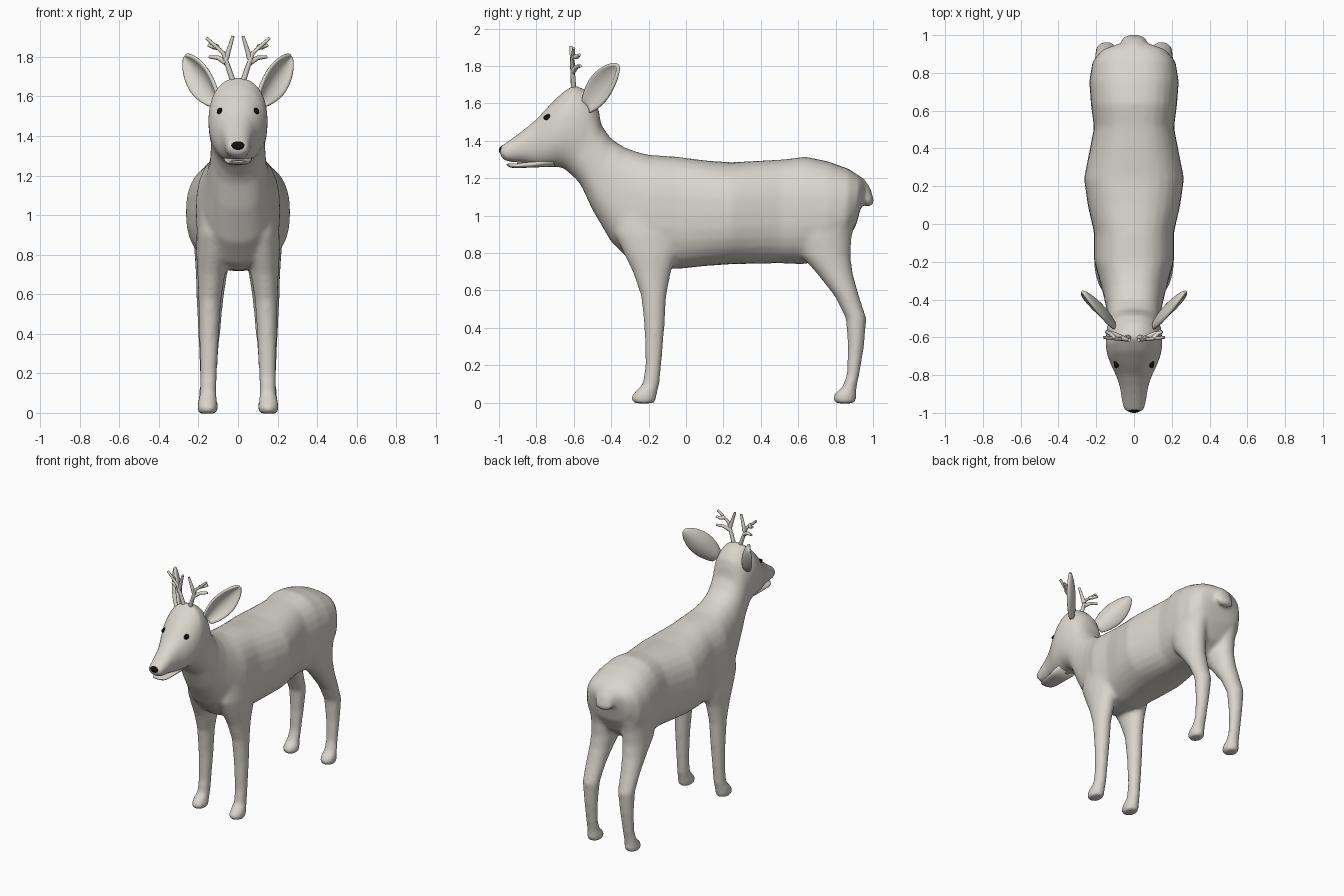
import bpy
import bmesh
import math
from mathutils import Vector, Matrix

cube = bpy.data.objects.get("Cube")
if cube:
    bpy.data.objects.remove(cube)


def material(name, colour):
    mat = bpy.data.materials.new(name)
    mat.use_nodes = True
    mat.diffuse_color = (*colour, 1)
    shader = next(n for n in mat.node_tree.nodes if n.type == "BSDF_PRINCIPLED")
    shader.inputs["Base Color"].default_value = (*colour, 1)
    return mat


coat = material("pale coat", (.7, .67, .61))
black = material("black", (.005, .005, .005))


def add_object(name, bm, *mats):
    bmesh.ops.recalc_face_normals(bm, faces=bm.faces)
    mesh = bpy.data.meshes.new(name)
    bm.to_mesh(mesh)
    bm.free()
    mesh.polygons.foreach_set("use_smooth", [True] * len(mesh.polygons))
    obj = bpy.data.objects.new(name, mesh)
    bpy.context.collection.objects.link(obj)
    for mat in mats:
        mesh.materials.append(mat)
    return obj


def loft(bm, sections, power=2.0, sides=28):
    """Skin rounded rings; each is (y, z) of two opposite rims, half width, centre x."""
    rings = []
    for y0, z0, y1, z1, half, cx in sections:
        ring = []
        for i in range(sides):
            angle = math.tau * i / sides
            c, s = math.cos(angle), math.sin(angle)
            u = math.copysign(abs(c) ** (2 / power), c)
            v = math.copysign(abs(s) ** (2 / power), s)
            ring.append(bm.verts.new((cx + half * v,
                                      (y0 + y1) / 2 + (y0 - y1) / 2 * u,
                                      (z0 + z1) / 2 + (z0 - z1) / 2 * u)))
        rings.append(ring)
    for a, b in zip(rings, rings[1:]):
        for i in range(sides):
            j = (i + 1) % sides
            bm.faces.new((a[i], a[j], b[j], b[i]))
    bm.faces.new(rings[0])
    bm.faces.new(rings[-1][::-1])


# Torso and neck: back point, belly point, half width
torso = [
    (.96, 1.17, .94, 1.06, .09), (.93, 1.21, .91, .95, .17),
    (.87, 1.25, .85, .84, .22), (.76, 1.29, .75, .76, .237),
    (.64, 1.315, .62, .74, .228), (.52, 1.3, .5, .745, .212),
    (.24, 1.285, .24, .74, .265), (.1, 1.295, .1, .73, .245),
    (-.05, 1.315, -.04, .715, .212), (-.2, 1.325, -.18, .72, .213),
    (-.26, 1.34, -.29, .75, .19), (-.33, 1.365, -.4, .86, .165),
    (-.4, 1.41, -.5, 1.03, .145), (-.45, 1.48, -.56, 1.16, .138),
    (-.47, 1.56, -.62, 1.24, .138), (-.49, 1.62, -.66, 1.26, .142),
]
# Head and muzzle: brow point, jaw point, half width
head = [
    (-.46, 1.54, -.56, 1.17, .13), (-.48, 1.61, -.65, 1.25, .145),
    (-.53, 1.67, -.68, 1.26, .15), (-.6, 1.7, -.7, 1.26, .15),
    (-.67, 1.65, -.73, 1.26, .14), (-.74, 1.58, -.77, 1.26, .118),
    (-.8, 1.515, -.81, 1.265, .094), (-.86, 1.465, -.86, 1.28, .076),
    (-.92, 1.42, -.92, 1.285, .066), (-.97, 1.385, -.965, 1.29, .059),
    (-.998, 1.365, -.99, 1.315, .045),
]
# Legs: height, front y, rear y, half width, centre x
front_leg = [
    (1.1, -.36, -.02, .06, .13), (.9, -.38, -.01, .085, .125),
    (.8, -.335, -.04, .083, .128), (.7, -.285, -.08, .07, .135),
    (.57, -.24, -.105, .057, .143), (.4, -.222, -.115, .05, .146),
    (.2, -.217, -.132, .043, .149), (.1, -.232, -.142, .042, .151),
    (.05, -.28, -.155, .05, .154), (.02, -.3, -.158, .052, .154),
    (-.004, -.275, -.17, .044, .154),
]
hind_leg = [
    (1.15, .62, .92, .09, .12), (1, .58, .915, .105, .122),
    (.88, .58, .885, .1, .125), (.78, .62, .88, .09, .128),
    (.69, .7, .892, .078, .135), (.57, .795, .925, .068, .142),
    (.45, .855, .965, .06, .145), (.3, .865, .952, .048, .148),
    (.15, .86, .927, .043, .151), (.08, .835, .912, .045, .153),
    (.05, .795, .91, .051, .154), (.02, .782, .912, .053, .154),
    (-.004, .8, .9, .044, .154),
]
tail = [
    (.88, 1.22, .88, 1.12, .04), (.95, 1.2, .92, 1.1, .06),
    (.985, 1.15, .93, 1.08, .068), (1.003, 1.09, .95, 1.055, .066),
    (1.002, 1.06, .97, 1.045, .045),
]

# Body: overlapping lofts fused into a single skin
bm = bmesh.new()
loft(bm, [(*s, 0) for s in torso], 2.45)
loft(bm, [(*s, 0) for s in head], 2.2)
loft(bm, [(*s, 0) for s in tail])
for leg in (front_leg, hind_leg):
    for side in (-1, 1):
        loft(bm, [(y0, z, y1, z, half, side * cx) for z, y0, y1, half, cx in leg])
body = add_object("body", bm)
remesh = body.modifiers.new("fuse", "REMESH")
remesh.mode = "VOXEL"
remesh.voxel_size = .013
soften = body.modifiers.new("soften", "SMOOTH")
soften.factor = .5
soften.iterations = 9
evaluated = body.evaluated_get(bpy.context.evaluated_depsgraph_get())
skin = bpy.data.meshes.new_from_object(evaluated)
body.modifiers.clear()
body.data = skin

# Hooves: cut the skin level above the ground and colour what lies below
hoof_top = .042
bm = bmesh.new()
bm.from_mesh(skin)
bmesh.ops.bisect_plane(bm, geom=bm.verts[:] + bm.edges[:] + bm.faces[:],
                       plane_co=(0, 0, hoof_top), plane_no=(0, 0, 1))
for face in bm.faces:
    face.smooth = True
    face.material_index = int(face.calc_center_median().z < hoof_top)
bm.to_mesh(skin)
bm.free()
skin.materials.clear()
skin.materials.append(coat)
skin.materials.append(black)

# Lower jaw, set apart from the muzzle by the mouth line
bm = bmesh.new()
loft(bm, [(-.72, 1.32, -.7, 1.262, .08, 0), (-.82, 1.29, -.82, 1.257, .066, 0),
          (-.9, 1.28, -.9, 1.254, .058, 0), (-.945, 1.278, -.935, 1.256, .046, 0),
          (-.962, 1.276, -.955, 1.266, .025, 0)], 2.4)
add_object("lower_jaw", bm, coat)


def ellipsoid(name, place, radii, turn, mat):
    bm = bmesh.new()
    bmesh.ops.create_uvsphere(bm, u_segments=24, v_segments=14, radius=1)
    bm.transform(Matrix.Translation(place) @ Matrix.Rotation(turn, 4, "Z")
                 @ Matrix.Diagonal((*radii, 1)))
    return add_object(name, bm, mat)


ellipsoid("nose", (0, -.978, 1.349), (.04, .022, .025), 0, black)


def ear(name, side):
    """Cupped leaf opening forward and outward."""
    base, tip = Vector((.115, -.535, 1.575)), Vector((.272, -.365, 1.805))
    axis = (tip - base).normalized()
    opening = Vector((.7, -.7, 0))
    across = axis.cross(opening).normalized()
    rows = [(0, .04), (.12, .06), (.3, .08), (.5, .086), (.7, .073),
            (.85, .052), (.95, .028), (1, .008)]
    steps = 8
    bm = bmesh.new()
    grid = []
    for t, half in rows:
        row = []
        for i in range(steps + 1):
            v = 2 * i / steps - 1
            depth = .55 * half * (v * v - .6)
            p = base.lerp(tip, t) + across * half * v + opening * depth
            row.append(bm.verts.new((side * p.x, p.y, p.z)))
        grid.append(row)
    for a, b in zip(grid, grid[1:]):
        for i in range(steps):
            bm.faces.new((a[i], a[i + 1], b[i + 1], b[i]))
    obj = add_object(name, bm, coat)
    thick = obj.modifiers.new("thickness", "SOLIDIFY")
    thick.thickness = .02
    thick.offset = 0
    obj.modifiers.new("round", "SUBSURF").levels = 1


def antler(name, side):
    """Forked beam with short tines, as tapered tubes."""
    curve = bpy.data.curves.new(name, "CURVE")
    curve.dimensions = "3D"
    curve.bevel_depth = .015
    curve.bevel_resolution = 2
    curve.use_fill_caps = True
    branches = [
        [(.02, -.6, 1.66), (.05, -.605, 1.75), (.075, -.61, 1.82), (.16, -.6, 1.895)],
        [(.06, -.605, 1.79), (.045, -.61, 1.84), (.025, -.615, 1.905)],
        [(.06, -.605, 1.77), (.1, -.585, 1.795), (.145, -.565, 1.8)],
        [(.105, -.605, 1.85), (.125, -.58, 1.85), (.15, -.57, 1.86)],
    ]
    for points in branches:
        spline = curve.splines.new("POLY")
        spline.points.add(len(points) - 1)
        for i, (x, y, z) in enumerate(points):
            spline.points[i].co = (side * x, y, z, 1)
            spline.points[i].radius = 1 - .45 * i / (len(points) - 1)
        spline.use_smooth = True
    obj = bpy.data.objects.new(name, curve)
    curve.materials.append(coat)
    bpy.context.collection.objects.link(obj)


# Paired parts of the head
for label, side in (("left", 1), ("right", -1)):
    ear(label + "_ear", side)
    antler(label + "_antler", side)
    ellipsoid(label + "_eye", (side * .086, -.728, 1.524), (.018, .036, .019),
              side * .35, black)
